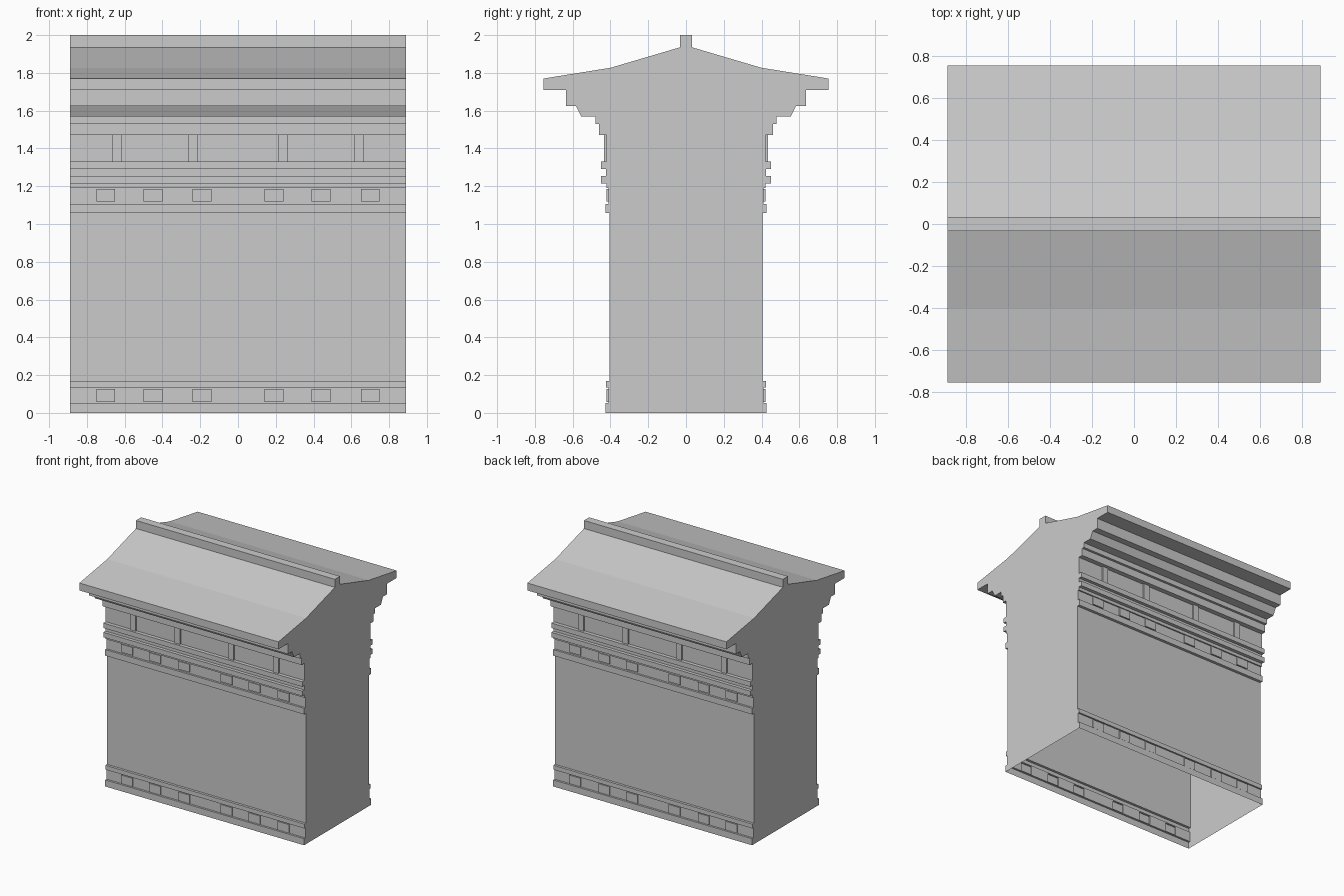
import bpy
import bmesh
from mathutils import Vector

if "Cube" in bpy.data.objects:
    bpy.data.objects.remove(bpy.data.objects["Cube"], do_unlink=True)

HALF_LENGTH = 0.89

# One flat stone colour
stone = bpy.data.materials.new("grey_stone")
stone.use_nodes = True
colour = (0.6, 0.6, 0.6, 1)
stone.diffuse_color = colour
stone.node_tree.nodes["Principled BSDF"].inputs["Base Color"].default_value = colour

# Raised rows: centres along the wall, width, projection
ROWS = {
    "blocks": ((-0.7, -0.45, -0.19, 0.19, 0.44, 0.7), 0.1, 0.01),
    "strips": ((-0.64, -0.24, 0.24, 0.64), 0.05, 0.012),
}

# Half section: depth, height, raised row on the segment above the point
PROFILE = [
    # base moulding
    (0.427, 0, None), (0.427, 0.053, None), (0.411, 0.053, None),
    (0.411, 0.058, "blocks"), (0.411, 0.127, None), (0.411, 0.135, None),
    (0.424, 0.135, None), (0.424, 0.17, None), (0.404, 0.17, None),
    # wall and upper block course
    (0.404, 1.058, None), (0.427, 1.058, None), (0.427, 1.107, None),
    (0.411, 1.107, None), (0.411, 1.12, "blocks"), (0.411, 1.185, None),
    (0.411, 1.19, None), (0.422, 1.19, None), (0.422, 1.215, None),
    # twin fillets and frieze
    (0.45, 1.215, None), (0.45, 1.255, None), (0.424, 1.255, None),
    (0.424, 1.29, None), (0.45, 1.29, None), (0.45, 1.33, None),
    (0.421, 1.33, "strips"), (0.421, 1.47, None),
    # stepped cornice
    (0.46, 1.47, None), (0.46, 1.53, None), (0.48, 1.53, None),
    (0.48, 1.57, None), (0.555, 1.57, None), (0.582, 1.625, None),
    (0.635, 1.625, None), (0.635, 1.71, None), (0.755, 1.71, None),
    # roof slope and ridge
    (0.755, 1.77, None), (0.4, 1.827, None), (0.033, 1.935, None),
    (0.033, 2, None),
]

bm = bmesh.new()


def section(x):
    """Full outline at x: up the front, over the ridge, down the back."""
    front = [bm.verts.new((x, -y, z)) for y, z, _ in PROFILE]
    back = [bm.verts.new((x, y, z)) for y, z, _ in reversed(PROFILE)]
    return front + back


def raised_strip(a0, b0, b1, a1, row):
    """Split a wall strip along x and push every second cell outward."""
    centres, width, depth = ROWS[row]
    stops = sorted(c + s * width / 2 for c in centres for s in (-1, 1))
    low, high = [a0], [a1]
    for x in stops:
        low.append(bm.verts.new((x, a0.co.y, a0.co.z)))
        high.append(bm.verts.new((x, a1.co.y, a1.co.z)))
    low.append(b0)
    high.append(b1)
    cells = [bm.faces.new((low[i], low[i + 1], high[i + 1], high[i]))
             for i in range(len(low) - 1)]
    out = bmesh.ops.extrude_discrete_faces(bm, faces=cells[1::2])["faces"]
    push = Vector((0, depth if a0.co.y > 0 else -depth, 0))
    bmesh.ops.translate(bm, verts=list({v for f in out for v in f.verts}), vec=push)


# Hollow shell, open at the bottom
right, left = section(-HALF_LENGTH), section(HALF_LENGTH)
tags = [row for _, _, row in PROFILE[:-1]]
tags = tags + [None] + tags[::-1]
for i, row in enumerate(tags):
    quad = (right[i], left[i], left[i + 1], right[i + 1])
    if row:
        raised_strip(*quad, row)
    else:
        bm.faces.new(quad)

# Gable ends
bm.faces.new(right)
bm.faces.new(left[::-1])

mesh = bpy.data.meshes.new("moulded_wall_with_roof")
bm.to_mesh(mesh)
bm.free()
mesh.materials.append(stone)
wall = bpy.data.objects.new("moulded_wall_with_roof", mesh)
bpy.context.collection.objects.link(wall)
